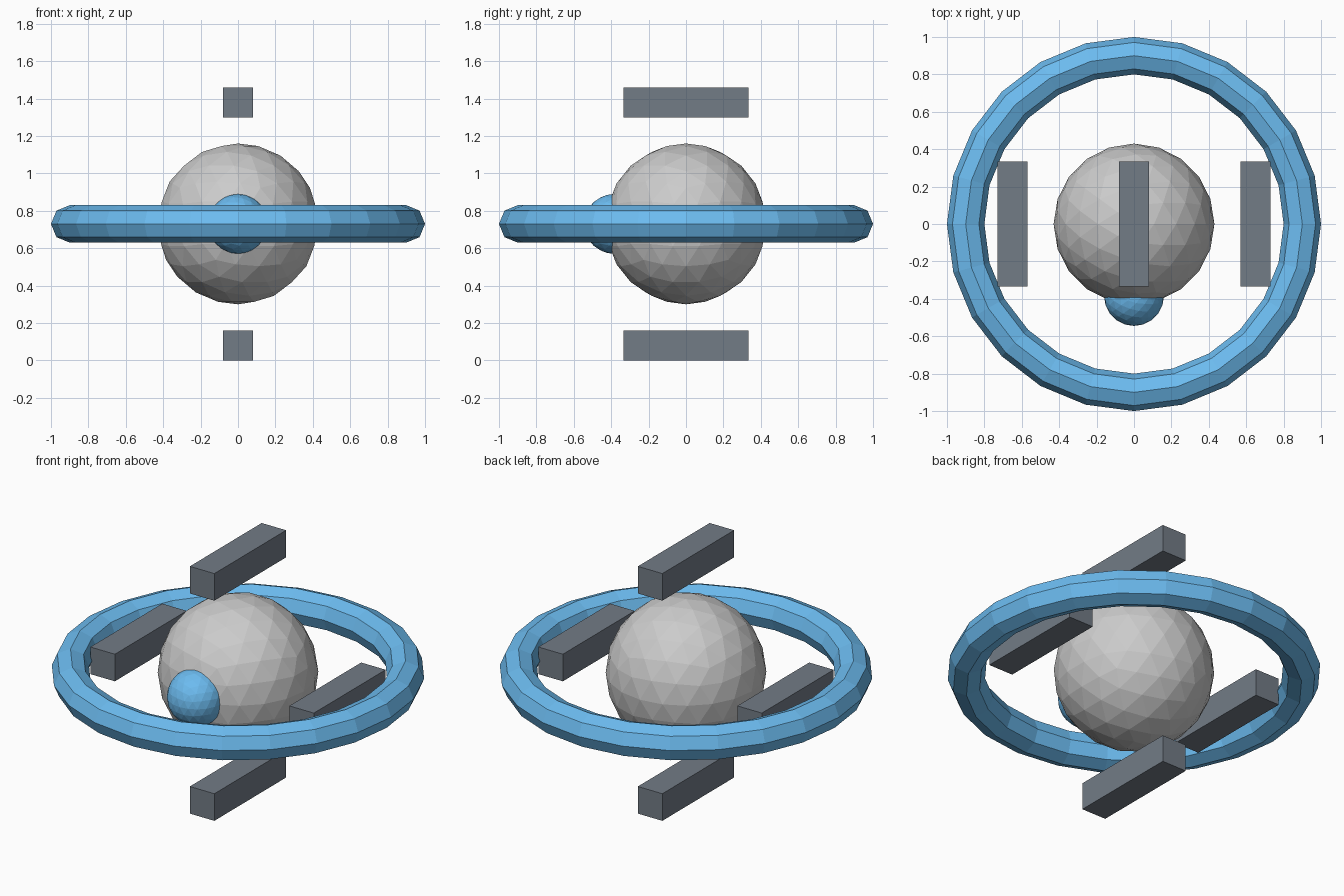
import bpy, math

if "Cube" in bpy.data.objects:
    bpy.data.objects.remove(bpy.data.objects["Cube"])

CZ = 0.73  # height of the hub centre


def material(name, rgb):
    m = bpy.data.materials.new(name)
    m.diffuse_color = (*rgb, 1)
    m.use_nodes = True
    m.node_tree.nodes["Principled BSDF"].inputs["Base Color"].default_value = m.diffuse_color
    return m


def finish(name, mat=None):
    ob = bpy.context.object
    ob.name = name
    if mat:
        ob.data.materials.append(mat)
    return ob


blue = material("blue", (0.15, 0.50, 0.87))
dark = material("dark_grey", (0.17, 0.20, 0.24))

# Faceted body sphere
bpy.ops.mesh.primitive_ico_sphere_add(subdivisions=3, radius=0.43, location=(0, 0, CZ))
finish("body")

# Eye bulging from the front
bpy.ops.mesh.primitive_ico_sphere_add(subdivisions=3, radius=0.16, location=(0, -0.385, CZ))
finish("eye", blue)

# Horizontal ring
bpy.ops.mesh.primitive_torus_add(major_segments=24, minor_segments=8,
                                 major_radius=0.9, minor_radius=0.1, location=(0, 0, CZ))
finish("ring", blue)

# Four bars floating around the body, running front to back
for i, side in enumerate(("right", "top", "left", "bottom")):
    a = i * math.pi / 2
    bpy.ops.mesh.primitive_cube_add(size=1, location=(0.65 * math.cos(a), 0, CZ + 0.65 * math.sin(a)))
    bar = finish(side + "_bar", dark)
    bar.scale = (0.16, 0.67, 0.16)
